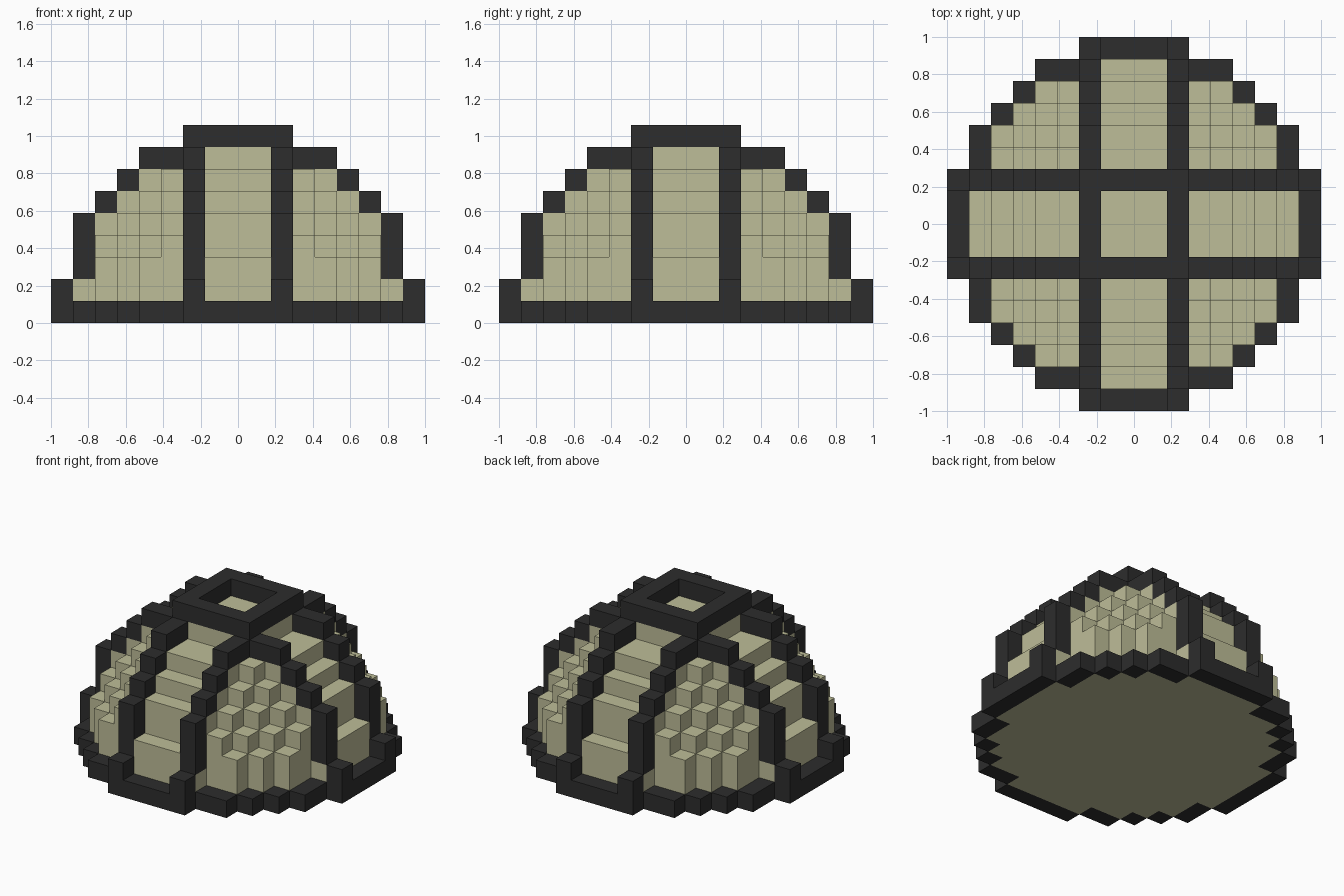
import bpy, bmesh

if "Cube" in bpy.data.objects:
    bpy.data.objects.remove(bpy.data.objects["Cube"], do_unlink=True)

N = 8                    # cells from the centre to the rim
S = 2 / (2 * N + 1)      # cell size
CORE_R2, FRAME_R2 = 56, 70   # squared radii in cells


def material(name, rgb):
    m = bpy.data.materials.new(name)
    m.use_nodes = True
    col = (*rgb, 1)
    m.diffuse_color = col
    bsdf = m.node_tree.nodes["Principled BSDF"]
    bsdf.inputs["Base Color"].default_value = col
    bsdf.inputs["Roughness"].default_value = 0.8
    return m


def block_object(name, cells, solid, mat):
    """Join cubic cells into one mesh, keeping only faces open to the air."""
    bm = bmesh.new()
    verts = {}

    def vert(p):
        if p not in verts:
            verts[p] = bm.verts.new(((p[0] - 0.5) * S, (p[1] - 0.5) * S, p[2] * S))
        return verts[p]

    for c in sorted(cells):
        for axis in range(3):
            u, v = (axis + 1) % 3, (axis + 2) % 3
            for side in (0, 1):
                near = list(c)
                near[axis] += 2 * side - 1
                if tuple(near) in solid:
                    continue
                loop = []
                for du, dv in ((0, 0), (1, 0), (1, 1), (0, 1)):
                    p = list(c)
                    p[axis] += side
                    p[u] += du
                    p[v] += dv
                    loop.append(vert(tuple(p)))
                bm.faces.new(loop if side else loop[::-1])
    mesh = bpy.data.meshes.new(name)
    bm.to_mesh(mesh)
    bm.free()
    mesh.materials.append(mat)
    obj = bpy.data.objects.new(name, mesh)
    bpy.context.collection.objects.link(obj)
    return obj


# Sort the cells of the half ball into an inner core and a raised outer frame
core, frame = set(), set()
for x in range(-N, N + 1):
    for y in range(-N, N + 1):
        for z in range(N + 1):
            r2 = x * x + y * y + z * z
            top_corner = abs(x) == 2 and abs(y) == 2 and z == N
            if r2 <= CORE_R2:
                core.add((x, y, z))
            elif r2 <= FRAME_R2 or top_corner:
                # Ribs run two cells off each centre line, with a rim at the base
                if abs(x) == 2 or abs(y) == 2 or z == 0:
                    frame.add((x, y, z))

cream = material("pale olive cream", (0.515, 0.510, 0.314))
charcoal = material("charcoal", (0.026, 0.026, 0.026))
solid = core | frame
block_object("dome_core", core, solid, cream)
block_object("rib_frame", frame, solid, charcoal)
